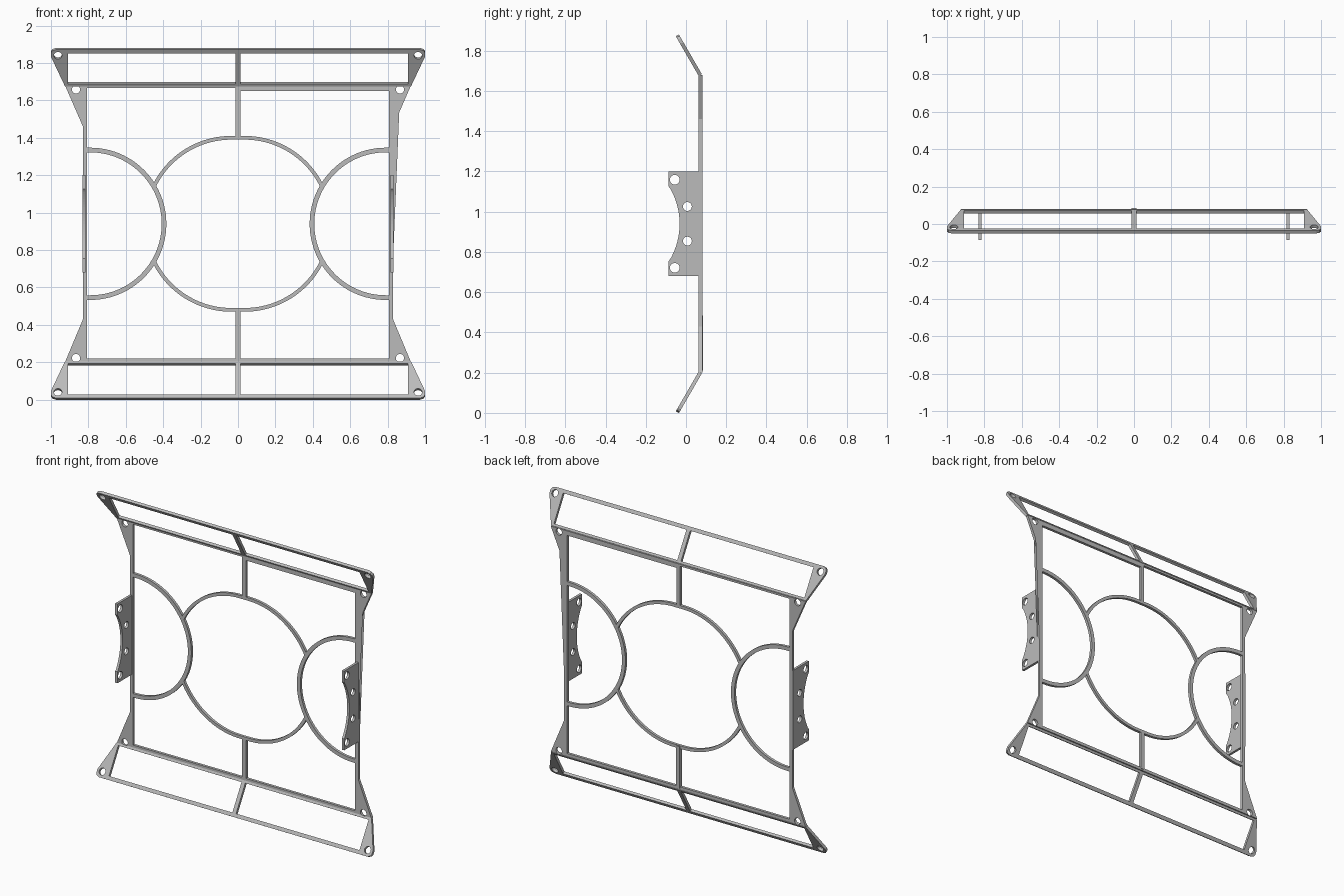
import bpy
import bmesh
from math import cos, sin, radians
from mathutils import Matrix, Vector

if "Cube" in bpy.data.objects:
    bpy.data.objects.remove(bpy.data.objects["Cube"], do_unlink=True)

grey = bpy.data.materials.new("metal grey")
grey.use_nodes = True
grey.diffuse_color = (0.5, 0.5, 0.5, 1)
grey.node_tree.nodes["Principled BSDF"].inputs["Base Color"].default_value = (0.5, 0.5, 0.5, 1)

MID = 0.94      # height of the horizontal symmetry plane
THICK = 0.018   # sheet thickness
FRONT = 0.063   # front face of the flat sheet


def arc(cx, cy, r, start, end, n=32):
    return [(cx + r * cos(radians(start + (end - start) * i / n)),
             cy + r * sin(radians(start + (end - start) * i / n))) for i in range(n + 1)]


def circle(cx, cy, r):
    return arc(cx, cy, r, 0, 360, 24)[:-1]


def rect(x0, x1, y0, y1):
    return [(x0, y0), (x1, y0), (x1, y1), (x0, y1)]


def mirror_x(points):
    return [(-x, y) for x, y in reversed(points)]


def plate(name, loops, origin, u, v, w, thick=THICK):
    """Sheet cut from an outline and hole loops in the u-v plane, thickened along w."""
    curve = bpy.data.curves.new(name, "CURVE")
    curve.dimensions = "2D"
    curve.fill_mode = "BOTH"
    curve.extrude = thick / 2
    for loop in loops:
        spline = curve.splines.new("POLY")
        spline.points.add(len(loop) - 1)
        for point, (x, y) in zip(spline.points, loop):
            point.co = (x, y, 0, 1)
        spline.use_cyclic_u = True
    temp = bpy.data.objects.new(name + " helper", curve)
    bpy.context.collection.objects.link(temp)
    bpy.context.view_layer.update()
    mesh = bpy.data.meshes.new_from_object(temp.evaluated_get(bpy.context.evaluated_depsgraph_get()))
    bpy.data.objects.remove(temp, do_unlink=True)
    u, v, w = Vector(u), Vector(v), Vector(w)
    basis = Matrix((u, v, w)).transposed().to_4x4()
    basis.translation = Vector(origin) + w * thick / 2
    bm = bmesh.new()
    bm.from_mesh(mesh)
    bm.transform(basis)
    bmesh.ops.remove_doubles(bm, verts=bm.verts, dist=0.0001)
    bmesh.ops.recalc_face_normals(bm, faces=bm.faces)
    bm.to_mesh(mesh)
    bm.free()
    mesh.name = name
    mesh.materials.clear()
    mesh.materials.append(grey)
    for poly in mesh.polygons:
        poly.use_smooth = False
        poly.material_index = 0
    obj = bpy.data.objects.new(name, mesh)
    bpy.context.collection.objects.link(obj)
    return obj


def upright(name, loops, front=FRONT, thick=THICK):
    return plate(name, loops, (0, front, 0), (1, 0, 0), (0, 0, 1), (0, 1, 0), thick)


# Flat frame with flared corners; the upper bar is deeper on the left half
half = [(0.925, 0.2), (0.829, 0.43), (0.829, 1.46), (0.925, 1.68)]
window = [(-0.807, 0.22), (0.807, 0.22), (0.807, 1.65), (0, 1.65), (0, 1.667), (-0.807, 1.667)]
holes = [circle(s * 0.866, z, 0.022) for s in (-1, 1) for z in (0.222, 1.658)]
upright("main_frame", [half + mirror_x(half), window] + holes)

# Folded end panels, leaning forward at 60 degrees
edge = [(0.925, 0), (1, 0.183), (1, 0.207), (0.992, 0.22), (0.972, 0.2276)]
opening = rect(0.0134, 0.909, 0.015, 0.204)
bolt = circle(0.963, 0.19, 0.022)
c, s = cos(radians(60)), sin(radians(60))
for name, k in (("upper_panel", 1), ("lower_panel", -1)):
    plate(name, [edge + mirror_x(edge), opening, mirror_x(opening), bolt, mirror_x(bolt)],
          (0, FRONT, MID + k * 0.735), (1, 0, 0), (0, -c, k * s), (0, s, k * c))

# Centre struts
upright("upper_strut", [rect(-0.0134, 0.0134, 1.395, 1.67)])
upright("lower_strut", [rect(-0.0134, 0.0134, 0.21, 0.485)], FRONT, THICK + 0.004)

# Central ring: an upper and a lower arch, slightly flat in the middle
for name, k in (("upper_arch", 1), ("lower_arch", -1)):
    outer = arc(0.035, 0, 0.47, 26, 90)
    inner = arc(0.035, 0, 0.45, 26, 90)
    band = outer + mirror_x(outer) + mirror_x(inner)[::-1] + inner[::-1]
    upright(name, [[(x, MID + k * z) for x, z in band]])

# Side half rings
for name, k in (("left_half_ring", 1), ("right_half_ring", -1)):
    band = ([(0.815, MID + 0.407)] + arc(0.79, MID, 0.407, 90, 270, 48)
            + [(0.815, MID - 0.407), (0.815, MID - 0.382)]
            + arc(0.79, MID, 0.382, 270, 90, 48) + [(0.815, MID + 0.382)])
    upright(name, [[(k * x, z) for x, z in band]])

# Side brackets with a scooped front edge and four holes
scoop = arc(-0.388, MID, 0.356, 29, -29, 24)
bracket = ([(0.08, 0.68), (0.08, 1.2), (-0.086, 1.2), (-0.086, 1.125)] + scoop + [(-0.086, 0.755), (-0.086, 0.68)])
bolts = [circle(y, MID + k * d, r) for k in (-1, 1) for y, d, r in ((-0.056, 0.219, 0.024), (0.007, 0.086, 0.022))]
for name, x in (("left_bracket", 0.815), ("right_bracket", -0.831)):
    plate(name, [bracket] + bolts, (x, 0, 0), (0, 1, 0), (0, 0, 1), (1, 0, 0), 0.016)
